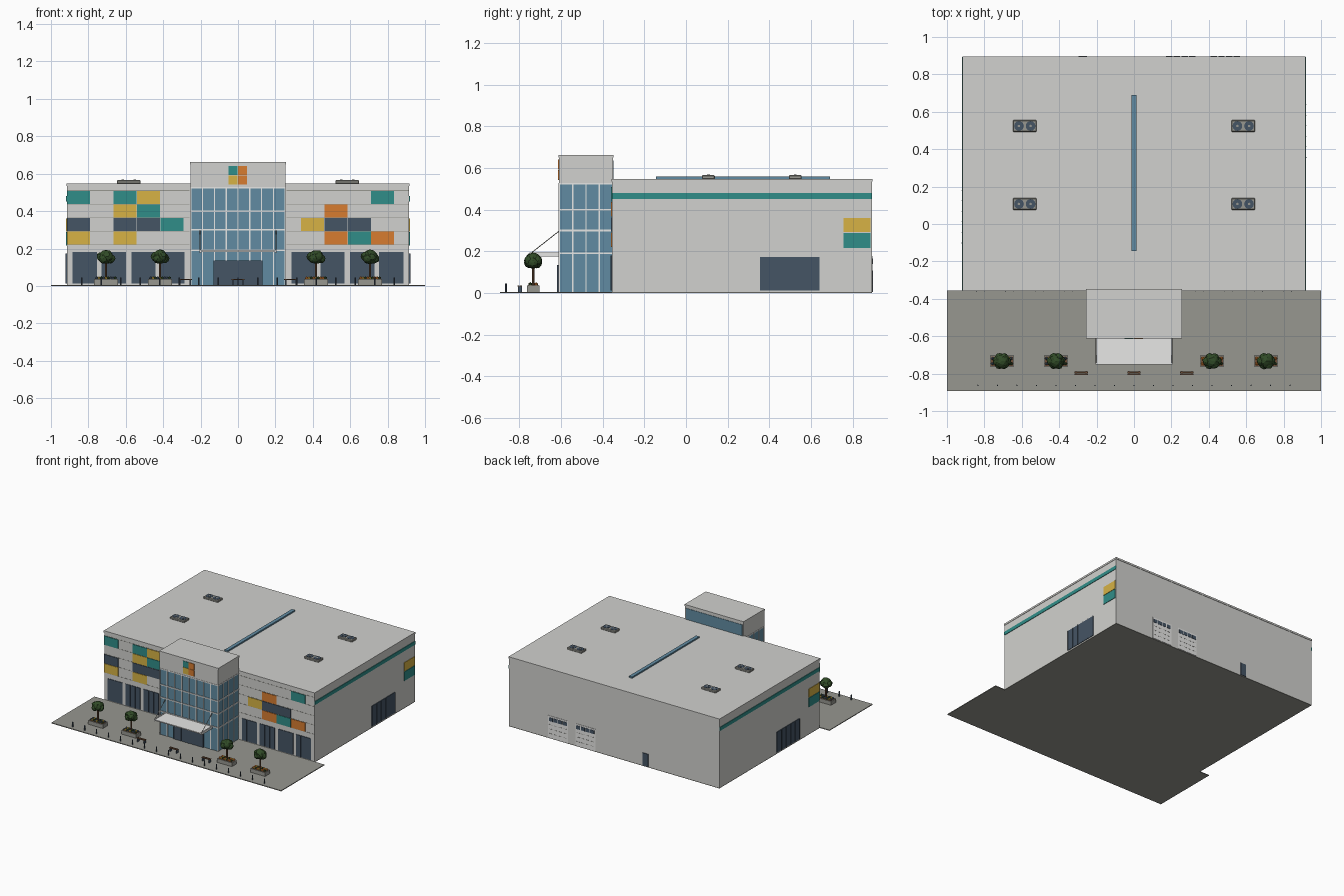
import bpy, bmesh, math, random
from mathutils import Matrix, Vector

random.seed(4)
if "Cube" in bpy.data.objects:
    bpy.data.objects.remove(bpy.data.objects["Cube"])


def colour(name, r, g, b):
    m = bpy.data.materials.new(name)
    m.use_nodes = True
    m.diffuse_color = (r, g, b, 1)
    node = next(n for n in m.node_tree.nodes if n.type == 'BSDF_PRINCIPLED')
    node.inputs["Base Color"].default_value = (r, g, b, 1)
    return m


wall = colour("wall_grey", .64, .64, .62)
trim = colour("trim_white", .84, .84, .83)
glass = colour("blue_glass", .12, .26, .36)
navy = colour("dark_navy", .06, .09, .13)
teal = colour("teal", .03, .27, .25)
yellow = colour("yellow", .68, .45, .06)
orange = colour("orange", .68, .2, .03)
paving = colour("paving_grey", .31, .31, .28)
green = colour("leaf_green", .03, .07, .02)
brown = colour("wood_brown", .16, .08, .04)
PALETTE = {"T": teal, "Y": yellow, "O": orange, "N": navy}


def finish(name, bm, mat):
    mesh = bpy.data.meshes.new(name)
    bm.to_mesh(mesh)
    bm.free()
    mesh.materials.append(mat)
    ob = bpy.data.objects.new(name, mesh)
    bpy.context.scene.collection.objects.link(ob)
    return ob


def boxes(name, mat, spans):
    """One object from boxes, each given as x, y and z spans."""
    bm = bmesh.new()
    for spans_xyz in spans:
        mid = [(a + b) / 2 for a, b in spans_xyz]
        size = [abs(b - a) for a, b in spans_xyz]
        bmesh.ops.create_cube(bm, size=1, matrix=Matrix.Translation(mid) @ Matrix.Diagonal((*size, 1)))
    return finish(name, bm, mat)


def rods(name, mat, ends, radius, sides=8):
    """One object from round rods, each given by two end points."""
    bm = bmesh.new()
    for a, b in ends:
        a, b = Vector(a), Vector(b)
        turn = (b - a).to_track_quat('Z', 'Y').to_matrix().to_4x4()
        bmesh.ops.create_cone(bm, cap_ends=True, segments=sides, radius1=radius, radius2=radius,
                              depth=(b - a).length, matrix=Matrix.Translation((a + b) / 2) @ turn)
    return finish(name, bm, mat)


def around(c, half):
    return (c - half, c + half)


# Main hall, floor and plaza
SIDE, FRONT, BACK, ROOF, GROUND = .915, -.355, .892, .546, .006
boxes("floor_slab", paving, [((-SIDE, SIDE), (FRONT, BACK), (0, GROUND))])
boxes("main_hall", wall, [((-SIDE, SIDE), (FRONT, BACK), (GROUND, ROOF))])
boxes("plaza", paving, [((-1, 1), (-.892, FRONT), (0, GROUND))])
boxes("roof_coping", wall, [((-SIDE - .003, SIDE + .003), (FRONT - .003, BACK + .003), (ROOF - .012, ROOF + .002))])
boxes("facade_seams", paving, [(tuple(sorted((s * .26, s * SIDE))), around(FRONT, .001), around(.22 + .0725 * i, .0015))
                               for s in (-1, 1) for i in range(5)])

# Coloured facade panels, top row first
WINGS = {-SIDE: ("T.TY.", "..YT.", "N.NNT", "Y.Y.."), .337: ("...T", ".O..", "YNN.", ".OTO")}
cells = {}
for start, rows in WINGS.items():
    for r, row in enumerate(rows):
        for c, key in enumerate(row):
            x, z = start + .125 * c, .439 - .0725 * r
            cells.setdefault(key, []).append(((x, x + .123), around(FRONT, .004), (z, z + .069)))
for key, mat in PALETTE.items():
    boxes("facade_panels_" + mat.name, mat, cells[key])

# Side walls: the second side repeats the first, turned half a circle
MIDDLE = (FRONT + BACK) / 2
for s, label in ((1, "left"), (-1, "right")):
    def along(a, b):
        return tuple(sorted((MIDDLE + s * (a - MIDDLE), MIDDLE + s * (b - MIDDLE))))
    face = around(s * SIDE, .004)
    boxes(label + "_stripe", teal, [(face, (FRONT, BACK), (.452, .48))])
    boxes(label + "_upper_panel", yellow, [(face, along(.756, .885), (.292, .36))])
    boxes(label + "_lower_panel", teal, [(face, along(.756, .885), (.217, .288))])
    boxes(label + "_window", navy, [(face, along(.354, .64), (.012, .173))])
    boxes(label + "_window_bars", navy, [(around(s * SIDE, .007), along(y, y + .003), (.012, .173))
                                         for y in [.354 + .0566 * i for i in range(6)]])

# Shop windows along the front
shops, bars = [], []
for s in (-1, 1):
    for x in (.35, .505, .665, .82):
        shops.append((around(s * x, .065), around(FRONT, .004), (.012, .18)))
        bars += [(around(s * x + d, .0015), around(FRONT, .007), (.012, .18)) for d in (-.022, .022)]
boxes("shop_windows", navy, shops)
boxes("shop_window_bars", navy, bars)

# Loading doors and staff door at the back
doors, lights, seams = [], [], []
for x in (.25, .488):
    doors.append((around(x, .087), around(BACK, .003), (GROUND, .178)))
    for i in range(4):
        cx = x + .041 * (i - 1.5)
        lights.append((around(cx, .017), around(BACK, .005), (.138, .166)))
        seams += [(around(cx, .014), around(BACK, .004), around(z, .0015)) for z in (.04, .075, .11)]
boxes("loading_doors", trim, doors)
boxes("loading_door_windows", navy, lights)
boxes("loading_door_seams", paving, seams)
boxes("staff_door", navy, [(around(-.274, .024), around(BACK, .005), (GROUND, .105))])

# Entrance tower
T, TF, TB, EAVE, TOP = .255, -.61, -.35, .527, .66
boxes("tower_glass", glass, [(around(0, T - .003), (TF + .003, TB - .003), (GROUND, EAVE))])
boxes("tower_cap", wall, [(around(0, T), (TF, TB), (EAVE, TOP))])
boxes("tower_coping", wall, [(around(0, T + .002), (TF - .002, TB + .002), (TOP - .01, TOP + .002))])
boxes("tower_back_glass", glass, [(around(0, T - .01), around(TB, .003), (ROOF, .635))])
frame = []
for i in range(9):
    x = (T - .003) * (i / 4 - 1)
    frame.append((around(x, .003), around(TF + .002, .004), (GROUND, EAVE)))
for i in range(5):
    y = TF + .003 + (FRONT - TF) * i / 4
    frame += [(around(s * (T - .002), .004), around(y, .003), (GROUND, EAVE)) for s in (-1, 1)]
for z in (.19, .3, .4, EAVE - .003):
    frame.append((around(0, T), around(TF + .002, .004), around(z, .004)))
    frame += [(around(s * (T - .002), .004), (TF, FRONT), around(z, .004)) for s in (-1, 1)]
boxes("tower_mullions", trim, frame)
for key, x, z in (("T", -.05, .592), ("O", 0, .592), ("Y", -.05, .542), ("O", 0, .542)):
    boxes("tower_panel", PALETTE[key], [((x, x + .048), around(TF, .004), (z, z + .048))])

# Entrance doors and canopy
boxes("entrance_doors", navy, [(around(0, .128), around(TF, .006), (GROUND, .135))])
boxes("entrance_door_bars", navy, [(around(.064 * i, .002), around(TF, .009), (GROUND, .135)) for i in range(-2, 3)])
boxes("canopy", trim, [(around(0, .2), (-.75, TF), (.181, .189))])
boxes("canopy_beams", trim, [(around(s * .203, .004), (-.75, TF), (.176, .194)) for s in (-1, 1)])
rods("canopy_ties", paving, [((s * .203, -.745, .19), (s * .203, TF, .296)) for s in (-1, 1)], .002)

# Roof light and cooling units
boxes("roof_light", glass, [(around(0, .014), (-.145, .69), (ROOF, .559))])
units = [(x, y) for x in (-.584, .584) for y in (.107, .524)]
unit = boxes("cooling_units", paving, [(around(x, .063), around(y, .031), (ROOF, .565)) for x, y in units])
bevel = unit.modifiers.new("soft_edges", 'BEVEL')
bevel.width = .004
fans = [(x + d, y) for x, y in units for d in (-.031, .031)]
rods("cooling_fans", navy, [((x, y, .56), (x, y, .567)) for x, y in fans], .026, 16)
rods("fan_hubs", paving, [((x, y, .56), (x, y, .569)) for x, y in fans], .007, 10)

# Planters with flowers and trees
spots = [-.706, -.417, .417, .706]
PY = -.733
boxes("planters", paving, [(around(x, .064), around(PY, .03), (GROUND, .036)) for x in spots])
boxes("planter_soil", brown, [(around(x, .058), around(PY, .025), (.03, .038)) for x in spots])
rods("tree_trunks", brown, [((x, PY, .03), (x, PY, .135)) for x in spots], .006)


def blobs(name, mat, places, detail, rough):
    """Rough leafy balls, given as centre and radius."""
    bm = bmesh.new()
    for centre, radius in places:
        ball = bmesh.ops.create_icosphere(bm, subdivisions=detail, radius=radius)["verts"]
        for v in ball:
            v.co *= 1 + random.uniform(-rough, rough)
            v.co += Vector(centre)
    return finish(name, bm, mat)


crowns = []
for x in spots:
    crowns.append(((x, PY, .155), .038))
    for i in range(6):
        a = i * math.tau / 6
        crowns.append(((x + .024 * math.cos(a), PY + .019 * math.sin(a), .146 + .01 * (i % 2)), .026))
blobs("tree_crowns", green, crowns, 2, .08)
beds = {green: [], orange: [], yellow: [], navy: []}
for x in spots:
    mix = (orange, yellow, green) if x > 0 else (navy, yellow, green)
    for i in range(18):
        place = (x + .0125 * (i % 9 - 4), PY + (.014 if i < 9 else -.014), .042)
        beds[mix[i % 3] if i % 4 else mix[0]].append((place, .009))
for mat, places in beds.items():
    blobs("flowers_" + mat.name, mat, places, 1, .1)

# Benches and bollards
seats, legs = [], []
for x in (-.283, 0, .283):
    seats += [(around(x, .036), around(-.795 + d, .0045), (.031, .036)) for d in (-.008, .003)]
    legs += [(around(x + d, .003), around(-.796, .01), (GROUND, .031)) for d in (-.028, .028)]
boxes("bench_seats", brown, seats)
boxes("bench_legs", navy, legs)
rods("bollards", navy, [((.1043 * i, -.863, GROUND), (.1043 * i, -.863, .045)) for i in range(-8, 9)], .004)
